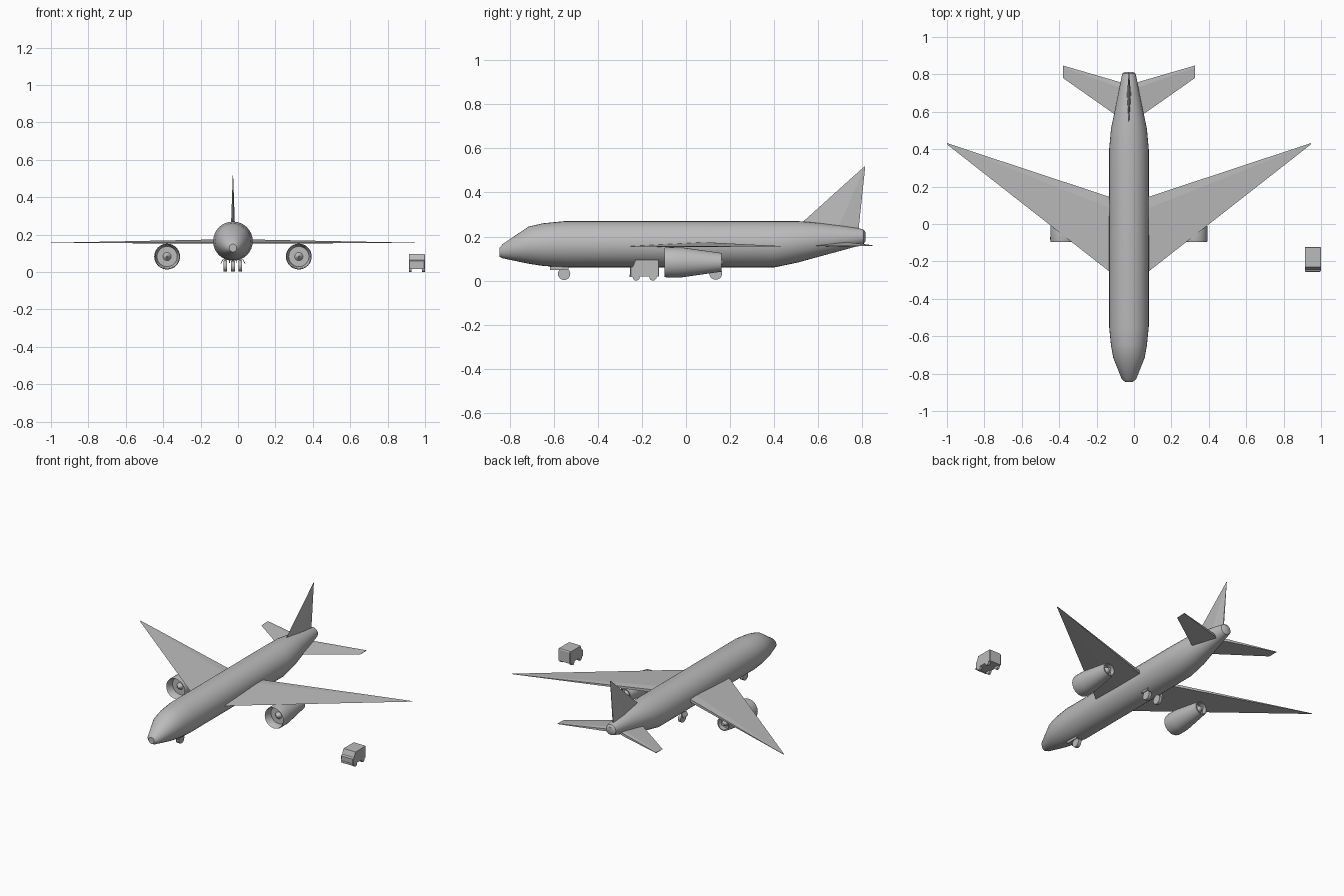
import bpy, bmesh, math
from mathutils import Matrix

if "Cube" in bpy.data.objects:
    bpy.data.objects.remove(bpy.data.objects["Cube"])

CX = -0.027  # aircraft centreline
grey = bpy.data.materials.new("plain_grey")
grey.diffuse_color = (0.5, 0.5, 0.5, 1)
grey.use_nodes = True
grey.node_tree.nodes["Principled BSDF"].inputs["Base Color"].default_value = grey.diffuse_color


def finish(name, bm, smooth=None):
    bmesh.ops.recalc_face_normals(bm, faces=bm.faces)
    me = bpy.data.meshes.new(name)
    bm.to_mesh(me)
    bm.free()
    me.materials.append(grey)
    ob = bpy.data.objects.new(name, me)
    bpy.context.collection.objects.link(ob)
    if smooth:
        bpy.ops.object.select_all(action='DESELECT')
        ob.select_set(True)
        bpy.context.view_layer.objects.active = ob
        bpy.ops.object.shade_smooth_by_angle(angle=math.radians(smooth))
    return ob


def loft(name, rings, smooth=None):
    """Skin a list of equal-length point rings and cap both ends."""
    bm = bmesh.new()
    vs = [[bm.verts.new(p) for p in r] for r in rings]
    n = len(vs[0])
    for a, b in zip(vs, vs[1:]):
        for i in range(n):
            j = (i + 1) % n
            bm.faces.new((a[i], a[j], b[j], b[i]))
    bm.faces.new(vs[0])
    bm.faces.new(vs[-1])
    return finish(name, bm, smooth)


def oval(x, y, z, rx, rz, n=32):
    return [(x + rx * math.cos(2 * math.pi * i / n), y,
             z + rz * math.sin(2 * math.pi * i / n)) for i in range(n)]


def wheel(name, x, y, z, r, w):
    bm = bmesh.new()
    bmesh.ops.create_cone(bm, cap_ends=True, segments=20, radius1=r, radius2=r, depth=w,
                          matrix=Matrix.Translation((x, y, z)) @ Matrix.Rotation(math.pi / 2, 4, 'Y'))
    return finish(name, bm, 40)


def box(name, c, s, tilt=0):
    bm = bmesh.new()
    bmesh.ops.create_cube(bm, size=1, matrix=Matrix.Translation(c)
                          @ Matrix.Rotation(tilt, 4, 'Y') @ Matrix.Diagonal((*s, 1)))
    return finish(name, bm)


# Fuselage: y, bottom z, top z, half width
stations = [(-0.845, .108, .150, .020), (-0.83, .101, .167, .038), (-0.715, .077, .245, .084),
            (-0.65, .067, .260, .096), (-0.55, .060, .270, .106), (0.40, .060, .270, .106),
            (0.51, .083, .270, .096), (0.60, .108, .262, .077), (0.70, .135, .250, .057),
            (0.78, .157, .238, .041), (0.805, .165, .232, .035), (0.814, .180, .220, .020)]
loft("fuselage", [oval(CX, y, (b + t) / 2, w, (t - b) / 2) for y, b, t, w in stations], 35)


# Wings and tailplanes: span distance, leading y, trailing y, thickness
def panel(name, side, sections, z):
    shape = [(0, 0), (.85, 1), (1, .85), (1, -.15), (.5, -.2)]
    rings = [[(CX + side * d, lead + (trail - lead) * u, z + v * t) for u, v in shape]
             for d, lead, trail, t in sections]
    return loft(name, rings)


# Engine nacelle as a closed lathe: y, radius
nacelle = [(-0.075, .003), (-0.06, .012), (-0.05, .022), (-0.05, .054), (-0.09, .061),
           (-0.097, .066), (-0.085, .069), (-0.02, .068), (0.162, .042), (0.162, .036),
           (0.13, .036), (0.13, .024), (0.168, .010)]

for side, label in ((-1, "left"), (1, "right")):
    panel(label + "_wing", side, [(.05, -.285, .13, .019), (.110, -.25, .147, .018),
                                  (.972, .425, .432, .001)], .156)
    panel(label + "_tailplane", side, [(.02, .545, .745, .017), (.06, .575, .762, .016),
                                       (.352, .78, .847, .003)], .158)
    ex = CX + side * .352
    loft(label + "_engine", [oval(ex, y, .083, r, r) for y, r in nacelle], 30)
    # Main landing gear
    gx = CX + side * .040
    wheel(label + "_main_wheel", gx, .135, .033, .029, .019)
    box(label + "_main_strut", (gx, .135, .058), (.01, .014, .04))
    box(label + "_gear_door", (CX + side * .058, .135, .058), (.004, .05, .028), -side * .5)

# Tail fin: y, half thickness along the root and at the tip
loft("tail_fin", [[(CX, a, z), (CX + w, m, z), (CX + w * .3, b, z), (CX - w * .3, b, z), (CX - w, m, z)]
                  for z, a, m, b, w in ((.215, .47, .68, .782, .011), (.262, .525, .70, .786, .010),
                                        (.517, .808, .811, .813, .001))])

# Nose gear
wheel("nose_wheel", CX, -.553, .031, .028, .022)
box("nose_strut", (CX, -.553, .055), (.01, .012, .04))
for side, label in ((-1, "left"), (1, "right")):
    box(label + "_nose_gear_door", (CX + side * .018, -.575, .056), (.004, .085, .016))

# Service van: side profile swept across its width
profile = [(-.253, .018), (-.254, .058), (-.243, .064), (-.230, .096),
           (-.126, .096), (-.122, .090), (-.122, .018)]
VX = .956
loft("van_body", [[(VX + dx, -.188 + (y + .188) * k, .056 + (z - .056) * k) for y, z in profile]
                  for dx, k in ((-.043, .95), (-.039, 1), (.039, 1), (.043, .95))])
box("van_bumper", (VX, -.252, .022), (.078, .008, .012))
for sx in (-1, 1):
    for y in (-.226, -.150):
        wheel("van_wheel", VX + sx * .036, y, .016, .016, .014)
